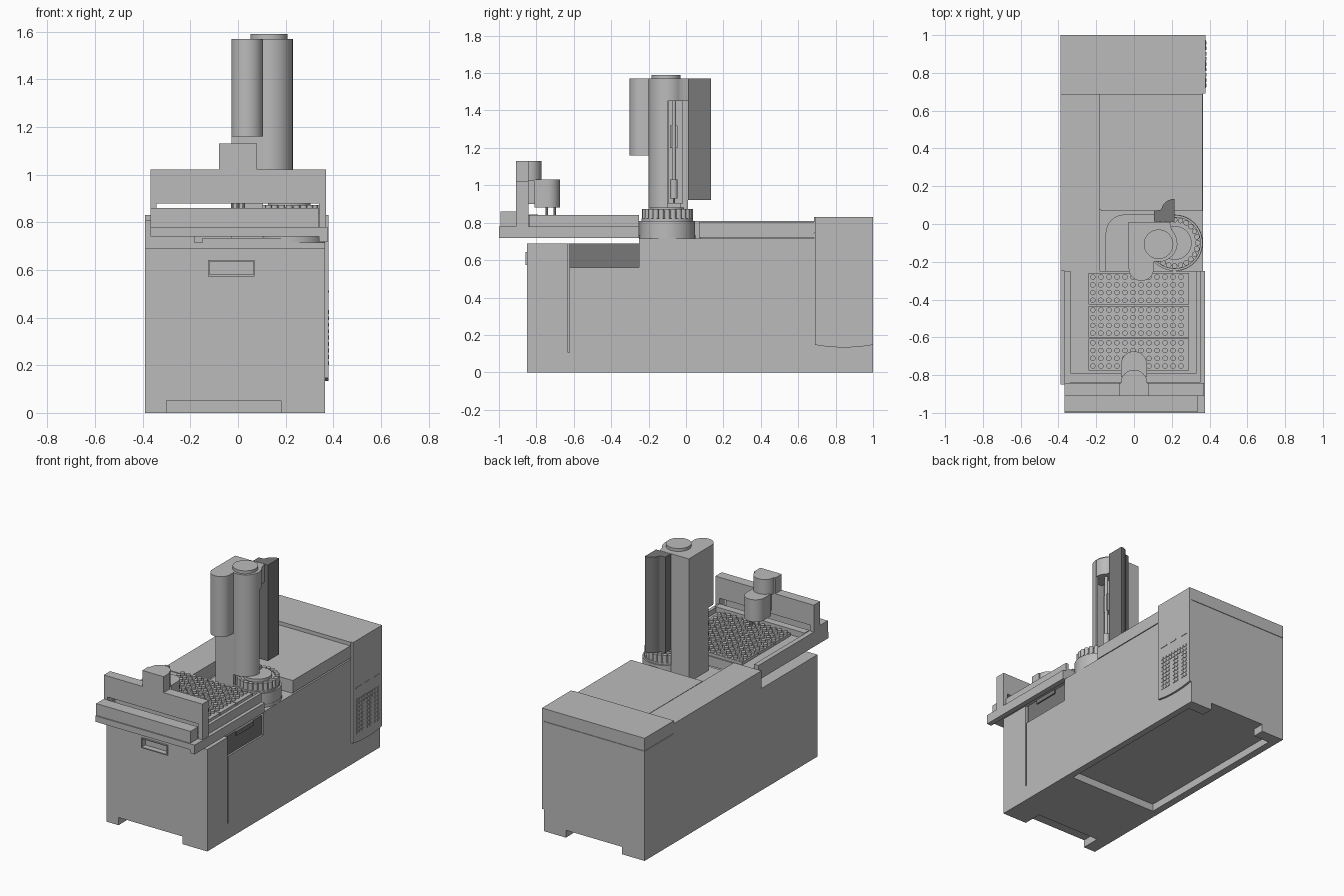
import bpy, bmesh, math
from mathutils import Matrix, Vector

old = bpy.data.objects.get("Cube")
if old:
    bpy.data.objects.remove(old, do_unlink=True)


def material(name, v):
    m = bpy.data.materials.new(name)
    m.use_nodes = True
    m.diffuse_color = (v, v, v, 1)
    m.node_tree.nodes["Principled BSDF"].inputs["Base Color"].default_value = (v, v, v, 1)
    return m


GREY = material("light grey", 0.5)
DARK = material("dark grey", 0.19)
smooth_parts = []


def finish(name, bm, mat, smooth=False):
    bmesh.ops.recalc_face_normals(bm, faces=bm.faces)
    me = bpy.data.meshes.new(name)
    bm.to_mesh(me)
    bm.free()
    me.materials.append(mat)
    ob = bpy.data.objects.new(name, me)
    bpy.context.collection.objects.link(ob)
    if smooth:
        smooth_parts.append(ob)
    return ob


def add_box(bm, x, y, z):
    lo, hi = Vector((x[0], y[0], z[0])), Vector((x[1], y[1], z[1]))
    mat = Matrix.Translation((lo + hi) / 2) @ Matrix.Diagonal((*(hi - lo), 1))
    bmesh.ops.create_cube(bm, size=1, matrix=mat)


def box(name, x, y, z, mat=GREY):
    bm = bmesh.new()
    add_box(bm, x, y, z)
    return finish(name, bm, mat)


def add_cyl(bm, x, y, r, z0, z1, n=32):
    bmesh.ops.create_cone(bm, cap_ends=True, segments=n, radius1=r, radius2=r, depth=z1 - z0,
                          matrix=Matrix.Translation((x, y, (z0 + z1) / 2)))


def cyl(name, x, y, r, z0, z1, n=32):
    bm = bmesh.new()
    add_cyl(bm, x, y, r, z0, z1, n)
    return finish(name, bm, GREY, True)


def arc(cx, cy, r, a0, a1, n=16):
    angles = [math.radians(a0 + (a1 - a0) * i / n) for i in range(n + 1)]
    return [(cx + r * math.cos(a), cy + r * math.sin(a)) for a in angles]


def prism(name, pts, z0, z1, mat=GREY):
    # extrude a plan outline upward
    bm = bmesh.new()
    face = bm.faces.new([bm.verts.new((x, y, z0)) for x, y in pts])
    top = bmesh.ops.extrude_face_region(bm, geom=[face])["geom"]
    bmesh.ops.translate(bm, verts=[v for v in top if isinstance(v, bmesh.types.BMVert)],
                        vec=(0, 0, z1 - z0))
    return finish(name, bm, mat, True)


def cut(ob, x, y, z):
    cutter = box("cutter", x, y, z)
    cutter.hide_render = True
    mod = ob.modifiers.new("cut", "BOOLEAN")
    mod.operation, mod.object, mod.solver = "DIFFERENCE", cutter, "EXACT"
    bpy.context.view_layer.objects.active = ob
    bpy.ops.object.modifier_apply(modifier=mod.name)
    bpy.data.objects.remove(cutter, do_unlink=True)


L, R = -0.39, 0.365

# base with underside recess and notches between the feet
base = box("base", (L, R), (-0.85, 1), (0, 0.105))
cut(base, (-0.34, 0.32), (-0.22, 0.92), (-0.1, 0.05))
cut(base, (-0.22, 0.2), (0.85, 1.1), (-0.1, 0.05))
cut(base, (-0.3, 0.18), (-0.9, -0.72), (-0.1, 0.052))

# front cabinet with side panels split by a narrow groove
cabinet = box("front_cabinet", (L, R - 0.025), (-0.85, -0.25), (0.105, 0.69))
cut(cabinet, (-0.12, 0.065), (-0.9, -0.82), (0.58, 0.635))
box("side_panel_front", (R - 0.025, R), (-0.85, -0.632), (0.105, 0.69))
box("side_panel_rear", (R - 0.025, R), (-0.624, -0.25), (0.105, 0.56))
box("side_recess_panel", (R - 0.025, R - 0.012), (-0.624, -0.25), (0.56, 0.689), DARK)
box("side_recess_grip", (R - 0.012, R - 0.004), (-0.53, -0.35), (0.66, 0.689), DARK)

# front handle frame
for n, x, z in (("top", (-0.125, 0.07), (0.635, 0.642)), ("bottom", (-0.125, 0.07), (0.573, 0.58)),
                ("left", (0.065, 0.07), (0.58, 0.635)), ("right", (-0.125, -0.12), (0.58, 0.635))):
    box("handle_frame_" + n, x, (-0.857, -0.84), z)

# middle body, raised side wall and rear hood
box("middle_body", (L, R), (-0.25, 0.685), (0.105, 0.715))
box("side_wall", (L, -0.183), (-0.25, 0.685), (0.715, 0.81))
box("hood", (-0.175, R - 0.003), (0.07, 0.685), (0.722, 0.805))
box("hood_core", (-0.183, R - 0.012), (0.075, 0.685), (0.715, 0.8))

# rear cabinet and lid
box("rear_cabinet", (L, R), (0.685, 1), (0.105, 0.742))
box("rear_lid", (L, R), (0.685, 1), (0.745, 0.83))
box("rear_lid_seam", (L + 0.004, R - 0.004), (0.689, 0.996), (0.742, 0.745))

# control panel with curved lower edge, drawn in y-z and turned upright
panel = prism("control_panel", [(0.69, 0.83), (1.0, 0.83)] +
              [(y, z) for y, z in arc(0.845, 0.99, 0.857, -79.6, -100.4, 12)], 0, 0.014)
panel.data.transform(Matrix(((0, 0, 1, R), (1, 0, 0, 0), (0, 1, 0, 0), (0, 0, 0, 1))))
bm = bmesh.new()
for i in range(9):
    for j in range(9):
        if i not in (3, 6) or j > 6:
            y, z = 0.725 + i * 0.028, 0.2 + j * 0.027
            add_box(bm, (R + 0.01, R + 0.018), (y, y + 0.018), (z, z + 0.016))
for y in (0.72, 0.81, 0.92):
    add_box(bm, (R + 0.01, R + 0.017), (y, y + 0.055), (0.505, 0.513))
finish("panel_buttons", bm, GREY)

# pedestal and drum below the turntable
cx, cy = 0.215, -0.1
prism("pedestal", [(-0.15, -0.25)] + [(cx, -0.25)] + arc(cx, cy, 0.15, -85, 90) +
      arc(-0.05, -0.05, 0.1, 90, 180, 8), 0.71, 0.735)
cyl("turntable_drum", cx, cy, 0.148, 0.71, 0.81, 48)

# turntable with ring of vials
cyl("turntable_disc", cx, cy, 0.122, 0.81, 0.862, 48)
cyl("turntable_flange", cx, cy, 0.138, 0.81, 0.822, 48)
cyl("turntable_hub", cx, cy, 0.09, 0.862, 0.882, 32)
bm = bmesh.new()
for x, y in arc(cx, cy, 0.122, 0, 345, 23):
    add_cyl(bm, x, y, 0.0145, 0.815, 0.872, 14)
finish("turntable_vials", bm, GREY, True)

# injector tower: column, rounded front block, curved shell
box("tower_column", (-0.028, 0.105), (-0.2, 0.01), (0.735, 1.57))
prism("tower_front_block", [(0.105, -0.19), (-0.028, -0.19)] +
      arc(0.0385, -0.235, 0.0665, 180, 360), 1.16, 1.57)
tx, ty = 0.13, -0.1
prism("tower_shell", arc(tx, ty, 0.1, -150, 0) + arc(tx, ty, 0.085, 0, -150), 0.88, 1.57)
prism("tower_shell_front", arc(tx, ty, 0.095, -130, -45), 0.88, 1.57)
prism("tower_head", arc(tx, ty, 0.098, -90, 45) + [(0.19, 0.01), (0.1, 0.01)], 1.45, 1.57)
cyl("tower_cap", tx, -0.107, 0.078, 1.57, 1.59, 40)

# needle carriage inside the tower slot
box("needle_rail", (0.105, 0.135), (-0.095, -0.02), (0.9, 1.45))
box("needle_carriage", (0.13, 0.18), (-0.085, -0.045), (1.2, 1.32))
cyl("needle_syringe", 0.175, -0.065, 0.011, 1.0, 1.45, 14)
cyl("needle_guide", 0.175, -0.065, 0.02, 0.93, 1.03, 16)
cyl("needle_tip", 0.175, -0.065, 0.005, 0.87, 0.95, 10)
box("needle_foot", (0.12, 0.2), (-0.1, -0.03), (0.882, 0.905))

# opened tower door
prism("tower_door", [(0.105, 0.012), (0.105, 0.07), (0.14, 0.075)] +
      arc(0.215, 0.06, 0.073, 165, 90, 8) + [(0.215, 0.012)], 0.92, 1.57, DARK)

# sample tray deck, rails and beams
box("tray_deck", (-0.368, 0.372), (-1, -0.25), (0.74, 0.78))
box("tray_edge_rail", (0.34, 0.375), (-1, -0.25), (0.717, 0.78))
box("tray_left_rail", (-0.368, -0.335), (-0.91, -0.25), (0.78, 0.84))
box("tray_right_rail", (0.33, 0.352), (-0.84, -0.25), (0.78, 0.84))
box("tray_front_beam", (-0.368, 0.338), (-0.992, -0.91), (0.78, 0.86))
box("tray_rear_ledge", (-0.335, 0.335), (-0.84, -0.79), (0.78, 0.845))
box("gantry_beam", (-0.368, 0.37), (-0.91, -0.842), (0.88, 1.022))
box("gantry_post", (0.34, 0.37), (-0.91, -0.842), (0.78, 0.88))
box("gantry_stub", (-0.368, -0.342), (-0.91, -0.842), (0.84, 0.88))
box("tray_rack_floor", (-0.335, 0.33), (-0.79, -0.25), (0.78, 0.805))

# three racks of vials
for k in range(3):
    y0 = -0.775 + k * 0.174
    box("rack_%d" % (k + 1), (-0.24, 0.29), (y0, y0 + 0.168), (0.8, 0.825))
    bm = bmesh.new()
    for i in range(12):
        for j in range(4):
            add_cyl(bm, -0.218 + i * 0.0425, y0 + 0.023 + j * 0.041, 0.0145, 0.82, 0.84, 12)
    finish("rack_vials_%d" % (k + 1), bm, GREY, True)

# gripper: upper and lower rounded heads with fingers
prism("gripper_upper_head", [(-0.08, -0.842), (-0.08, -0.91), (0.08, -0.91), (0.08, -0.842)] +
      arc(0, -0.842, 0.07, 0, 180), 1.022, 1.13)
prism("gripper_lower_head", [(-0.068, -0.81), (0.068, -0.81)] +
      arc(0, -0.742, 0.068, 0, 180), 0.88, 1.03)
box("gripper_arm", (-0.05, 0.05), (-0.845, -0.8), (0.9, 1.1))
for i, (x, y) in enumerate(arc(0, -0.73, 0.028, 90, 330, 2)):
    cyl("gripper_finger_%d" % (i + 1), x, y, 0.006, 0.84, 0.89, 10)

# crisp smooth shading on rounded parts
bpy.ops.object.select_all(action="DESELECT")
for ob in smooth_parts:
    ob.select_set(True)
bpy.context.view_layer.objects.active = smooth_parts[0]
bpy.ops.object.shade_smooth_by_angle(angle=math.radians(35))
